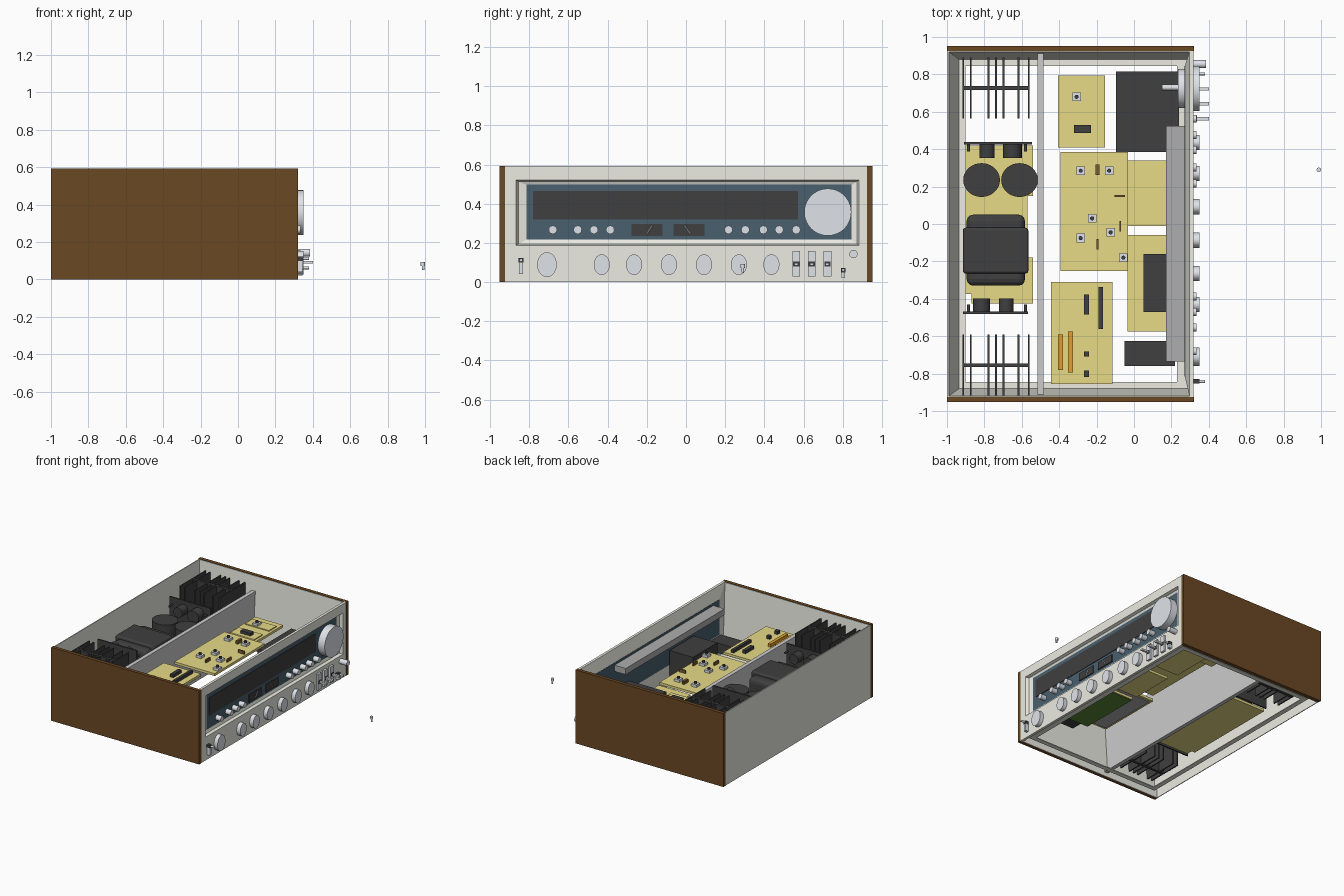
import bpy, bmesh, math
from mathutils import Matrix, Vector

if "Cube" in bpy.data.objects:
    bpy.data.objects.remove(bpy.data.objects["Cube"])

def mat(name, c):
    m = bpy.data.materials.new(name)
    m.diffuse_color = (*c, 1)
    m.use_nodes = True
    m.node_tree.nodes["Principled BSDF"].inputs["Base Color"].default_value = m.diffuse_color
    return m

WOOD = mat("wood", (.145, .065, .017))
BOARD = mat("board", (.80, .70, .24))
GREEN = mat("green", (.10, .24, .04))
DARK = mat("dark", (.05, .05, .05))
BLUE = mat("blue", (.065, .115, .155))
CREAM = mat("cream", (.84, .84, .77))
SILVER = mat("silver", (.74, .77, .82))
ORANGE = mat("orange", (.75, .35, .03))
BROWN = mat("brown", (.20, .11, .03))
STEEL = mat("steel", (.42, .42, .42))
TOP = .592

def finish(name, bm, m=None):
    bmesh.ops.recalc_face_normals(bm, faces=bm.faces)
    me = bpy.data.meshes.new(name)
    bm.to_mesh(me)
    bm.free()
    ob = bpy.data.objects.new(name, me)
    bpy.context.collection.objects.link(ob)
    if m:
        me.materials.append(m)
    return ob

def box(name, x, y, z, m=None, bevel=0):
    bm = bmesh.new()
    size = Vector((x[1] - x[0], y[1] - y[0], z[1] - z[0]))
    mid = Vector((x[0] + x[1], y[0] + y[1], z[0] + z[1])) / 2
    bmesh.ops.create_cube(bm, size=1, matrix=Matrix.Translation(mid) @ Matrix.Diagonal((*size, 1)))
    if bevel:
        bmesh.ops.bevel(bm, geom=bm.edges[:], offset=bevel, segments=3, affect='EDGES', profile=.5)
    return finish(name, bm, m)

rounds = []
def cyl(name, a, b, r, stretch=(1, 1, 1), m=SILVER, seg=32):
    """Cylinder from a to b, optionally stretched about its middle."""
    a, b = Vector(a), Vector(b)
    bm = bmesh.new()
    rot = (b - a).to_track_quat('Z', 'Y').to_matrix().to_4x4()
    bmesh.ops.create_cone(bm, cap_ends=True, segments=seg, radius1=r, radius2=r, depth=(b - a).length,
        matrix=Matrix.Translation((a + b) / 2) @ Matrix.Diagonal((*stretch, 1)) @ rot)
    ob = finish(name, bm, m)
    rounds.append(ob)
    return ob

def loft(name, loops, ring, m=None):
    """Tube whose section runs through the loops; open ends are capped."""
    bm = bmesh.new()
    vs = [[bm.verts.new(p) for p in lp] for lp in loops]
    n, k = len(vs), len(vs[0])
    for i in range(n):
        p, q = vs[i], vs[(i + 1) % n]
        for j in range(k if ring else k - 1):
            bm.faces.new((p[j], p[(j + 1) % k], q[(j + 1) % k], q[j]))
    if not ring:
        bm.faces.new([v[0] for v in vs])
        bm.faces.new([v[-1] for v in vs])
    return finish(name, bm, m)

# wooden sides
for s, n in ((1, "right"), (-1, "left")):
    box("wood_side_" + n, (-1, .32), sorted((s * .924, s * .952)), (0, TOP), WOOD)

# chassis: thin back and side walls with an inner skin sloping in to a lip
def u(x, y, z, front=.30):
    return [(front, -y, z), (x, -y, z), (x, y, z), (front, y, z)]
loft("chassis", [u(-.998, .924, 0), u(-.998, .924, TOP - .004), u(-.99, .92, TOP - .004),
                 u(-.935, .88, .03), u(-.9, .845, .03), u(-.9, .845, .024),
                 u(-.938, .883, .024), u(-.992, .9205, TOP - .03), u(-.992, .919, 0)], False, CREAM)
box("front_lip", (.23, .30), (-.88, .88), (.024, .03), CREAM)
box("divider", (-.515, -.483), (-.915, .915), (.03, .47))

# front fascia with a stepped window
def f(y0, y1, z0, z1, x):
    return [(x, y0, z0), (x, y1, z0), (x, y1, z1), (x, y0, z1)]
loft("fascia", [f(-.924, .924, 0, TOP, .297), f(-.924, .924, 0, TOP, .318),
                f(-.868, .883, .187, .52, .318), f(-.855, .873, .194, .513, .295),
                f(-.815, .845, .217, .497, .288), f(-.815, .845, .217, .497, .272)], True, CREAM)
box("dial_panel", (.27, .288), (-.815, .845), (.215, .498), BLUE)
box("dial_glass", (.286, .293), (-.78, .573), (.32, .465), DARK)
for y0, y1, ya, yb in ((-.277, -.12, -.2, -.172), (-.064, .094, .022, -.008)):
    box("meter", (.286, .295), (y0, y1), (.235, .297), DARK)
    cyl("meter_needle", (.296, ya, .245), (.296, yb, .288), .004, seg=4)

# tuning knob and shaft
cyl("tuning_knob", (.29, .724, .357), (.35, .724, .357), .12, seg=64)
cyl("tuning_drum", (.235, .724, .357), (.272, .724, .357), .105, seg=48)
cyl("tuning_shaft", (.15, .73, .357), (.24, .73, .357), .015, seg=16)

# window buttons
for y in (-.68, -.553, -.47, -.387, .217, .303, .395, .476, .563):
    cyl("window_button", (.285, y, .267), (.335, y, .267), .021, seg=24)

# control knobs, slightly taller than wide
cyl("volume_knob", (.318, -.71, .089), (.35, -.71, .089), .05, (1, 1, 1.27))
for y in (-.43, -.265, -.087, .092, .27, .436):
    cyl("control_knob", (.318, y, .089), (.35, y, .089), .041, (1, 1, 1.28))

# lever switches
for y in (.563, .642, .722):
    box("switch_plate", (.318, .335), (y - .02, y + .02), (.028, .158), SILVER)
    box("switch_slot", (.33, .338), (y - .016, y + .016), (.08, .105), DARK)
    box("switch_lever", (.33, .40), (y - .009, y + .009), (.084, .098), SILVER)

# push button and toggles
cyl("push_button", (.318, .855, .143), (.385, .855, .143), .021, seg=24)
for y, z in ((-.842, .1), (.803, .05)):
    box("toggle_body", (.318, .345), (y - .01, y + .01), (z - .06 if y < 0 else z - .03, z), SILVER)
    box("toggle_cap", (.318, .35), (y - .012, y + .012), (z, z + .022), DARK)
    cyl("toggle_pin", (.33, y, z + .012), (.38, y, z + .012), .008, seg=12)

# loose knob out in front
cyl("loose_knob_head", (.988, .29, .073), (.988, .29, .092), .012, seg=16)
cyl("loose_knob_stem", (.99, .29, .05), (.99, .29, .075), .007, seg=12)

# circuit boards: upper ones beside the divider, lower ones near the floor
for n, x, y, z in (("tone_board", (-.405, -.155), (.41, .795), .33),
                   ("main_board", (-.392, -.033), (-.25, .385), .37),
                   ("decoder_board", (-.035, .25), (-.01, .34), .12),
                   ("filter_board", (-.035, .25), (-.575, -.06), .12),
                   ("input_board", (-.445, -.115), (-.855, -.31), .37),
                   ("tuner_board", (-.092, .237), (.388, .812), .15),
                   ("power_board", (-.90, -.57), (-.375, .42), .13),
                   ("power_board_rear", (-.57, -.54), (.15, .42), .13),
                   ("power_board_tab", (-.57, -.54), (-.375, -.18), .13),
                   ("power_board_end", (-.87, -.54), (-.425, -.375), .13)):
    box(n, x, y, (z - .02, z), BOARD)
box("filter_board_underside", (-.03, .245), (-.57, -.065), (.094, .101), GREEN)
box("input_board_shield", (-.425, -.135), (-.835, -.33), (.344, .351), STEEL)
box("filter_can", (.05, .26), (-.47, -.16), (.12, .34), DARK)
box("tuner_can", (-.095, .24), (.385, .815), (.15, .31), DARK)
box("headphone_block", (-.05, .22), (-.76, -.625), (.17, .25), DARK)
box("lamp_rail", (.17, .272), (-.735, .525), (.43, .48), STEEL)

# parts on the boards
def trimmer(x, y, z):
    box("trimmer", (x - .023, x + .023), (y - .023, y + .023), (z, z + .02), SILVER)
    cyl("trimmer_screw", (x, y, z + .02), (x, y, z + .035), .011, m=DARK, seg=12)
for x, y in ((-.285, .285), (-.133, .285), (-.224, .03), (-.285, -.075), (-.125, -.045), (-.057, -.18)):
    trimmer(x, y, .37)
for y0, y1 in ((.645, .74), (.455, .565)):
    box("tone_sub_board", (-.388, -.175), (y0, y1), (.33, .338), BOARD)
trimmer(-.307, .68, .334)
for n, x, y, a, b, z, m in (("tone_chip", -.275, .508, .045, .021, .335, DARK),
                            ("main_strip", -.195, .29, .01, .028, .37, BROWN),
                            ("main_strip", -.075, .15, .028, .005, .37, BROWN),
                            ("main_strip", -.073, -.011, .004, .028, .37, BROWN),
                            ("main_strip", -.195, -.107, .006, .028, .37, BROWN),
                            ("input_chip", -.254, -.43, .014, .053, .37, DARK),
                            ("input_chip", -.178, -.45, .011, .112, .37, DARK),
                            ("input_coupler", -.392, -.685, .013, .095, .37, ORANGE),
                            ("input_coupler", -.34, -.685, .013, .11, .37, ORANGE),
                            ("input_chip", -.254, -.695, .014, .013, .37, DARK),
                            ("input_chip", -.254, -.80, .014, .017, .37, DARK)):
    box(n, (x - a, x + a), (y - b, y + b), (z, z + .025), m)

# transformer and reservoir capacitors
box("transformer_core", (-.915, -.565), (-.265, -.02), (.13, .45), DARK, .015)
box("transformer_coil", (-.895, -.583), (-.33, .05), (.14, .43), DARK, .035)
for x in (-.815, -.612):
    cyl("reservoir_capacitor", (x, .235, .13), (x, .235, .41), .098, (1, .92, 1), DARK, 48)

# heat sinks
for n, y0, y1, yb in (("right", .565, .89, .727), ("left", -.92, -.59, -.755)):
    box("heat_sink_base_" + n, (-.915, -.56), (yb - .01, yb + .01), (.1, .53), DARK)
    for x in (-.913, -.873, -.778, -.737, -.698, -.617, -.563):
        box("heat_sink_fin_" + n, (x - .005, x + .005), (y0, y1), (.1, .53), DARK)

# upright amplifier boards with their drum capacitors
for yb, d, xs in ((.432, -1, ((-.785, .04), (-.65, .05))), (-.475, 1, ((-.815, .046), (-.683, .04)))):
    box("amplifier_board", (-.91, -.545) if d < 0 else (-.915, -.567), (yb - .006, yb + .006), (.13, .5), DARK)
    for x, r in xs:
        cyl("amplifier_drum", (x, yb, .43), (x, yb + d * .078, .43), r, m=DARK, seg=24)
    for x in (-.885, -.58):
        cyl("amplifier_transistor", (x, yb, .44), (x, yb + d * .045, .44), .008, m=DARK, seg=12)

# smooth the round parts, keep their rims sharp
for o in rounds:
    o.select_set(True)
bpy.context.view_layer.objects.active = rounds[0]
bpy.ops.object.shade_smooth_by_angle(angle=math.radians(35))
